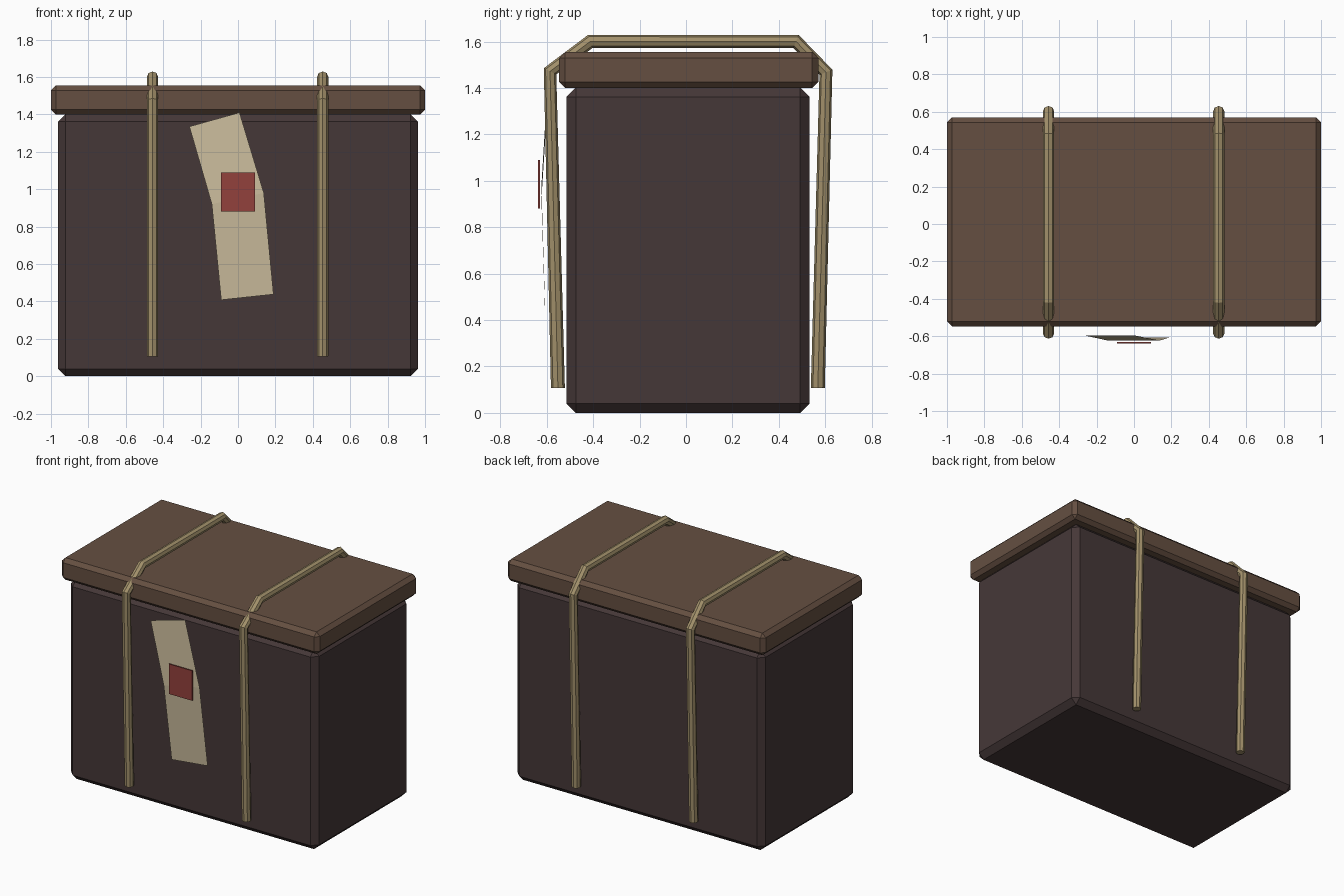
import bpy, bmesh
from mathutils import Vector

if "Cube" in bpy.data.objects:
    bpy.data.objects.remove(bpy.data.objects["Cube"])


def material(name, rgb):
    m = bpy.data.materials.new(name)
    m.diffuse_color = (*rgb, 1)
    m.use_nodes = True
    m.node_tree.nodes["Principled BSDF"].inputs["Base Color"].default_value = m.diffuse_color
    return m


DARK = material("dark wood", (0.060, 0.039, 0.039))
BROWN = material("brown wood", (0.130, 0.078, 0.053))
ROPE = material("straw rope", (0.36, 0.28, 0.145))
PAPER = material("old paper", (0.58, 0.49, 0.325))
RED = material("red wax", (0.29, 0.053, 0.045))


def add_mesh(name, bm, mat):
    me = bpy.data.meshes.new(name)
    bm.to_mesh(me)
    bm.free()
    me.materials.append(mat)
    ob = bpy.data.objects.new(name, me)
    bpy.context.collection.objects.link(ob)
    return ob


def box(name, lo, hi, mat, bevel=0.0):
    lo, hi = Vector(lo), Vector(hi)
    bm = bmesh.new()
    bmesh.ops.create_cube(bm, size=1)
    bmesh.ops.scale(bm, vec=hi - lo, verts=bm.verts)
    bmesh.ops.translate(bm, vec=(lo + hi) / 2, verts=bm.verts)
    if bevel:
        bmesh.ops.bevel(bm, geom=bm.edges[:], offset=bevel, segments=1,
                        affect='EDGES', profile=0.5)
    return add_mesh(name, bm, mat)


# chest body and overhanging lid
box("chest_body", (-0.962, -0.515, 0), (0.962, 0.532, 1.402), DARK, 0.04)
box("chest_lid", (-1, -0.547, 1.40), (1, 0.57, 1.555), BROWN, 0.026)

# two rope straps draped over the lid, eight sided
PATH = [(-0.552, 0.107), (-0.586, 1.472), (-0.412, 1.601),
        (0.474, 1.601), (0.603, 1.468), (0.568, 0.107)]
for name, x in (("left_strap", -0.457), ("right_strap", 0.453)):
    cu = bpy.data.curves.new(name, 'CURVE')
    cu.dimensions = '3D'
    cu.bevel_depth = 0.03
    cu.bevel_resolution = 2
    cu.use_fill_caps = True
    sp = cu.splines.new('POLY')
    sp.points.add(len(PATH) - 1)
    for p, (y, z) in zip(sp.points, PATH):
        p.co = (x, y, z, 1)
    sp.use_smooth = False
    cu.materials.append(ROPE)
    bpy.context.collection.objects.link(bpy.data.objects.new(name, cu))

# bent paper slip: three cross rows, left and right edge (x, z) at depth y
bm = bmesh.new()
rows = [((-0.26, 1.335), (0.008, 1.41), -0.597),
        ((-0.14, 0.92), (0.138, 0.98), -0.623),
        ((-0.09, 0.408), (0.19, 0.438), -0.607)]
pts = [[bm.verts.new((x, y, z)) for x, z in (a, b)] for a, b, y in rows]
for (a, b), (c, d) in zip(pts, pts[1:]):
    bm.faces.new((a, c, d, b))
add_mesh("paper_slip", bm, PAPER)

# square seal on the paper
box("seal", (-0.09, -0.638, 0.88), (0.09, -0.630, 1.09), RED)
